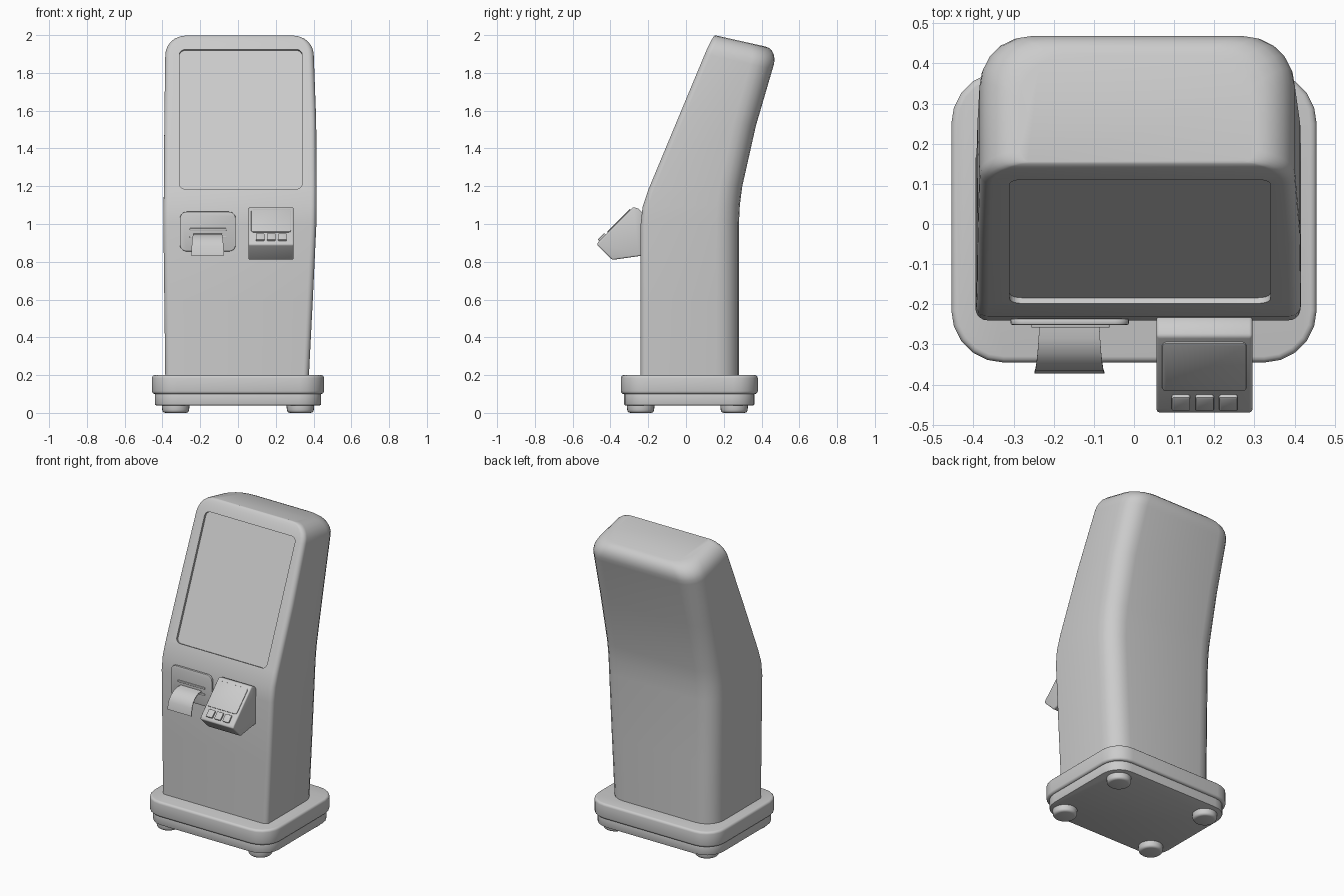
import bpy, bmesh
from math import sin, cos, pi, radians
from mathutils import Vector

cube = bpy.data.objects.get("Cube")
if cube:
    bpy.data.objects.remove(cube)

grey = bpy.data.materials.new("light_grey")
grey.use_nodes = True
grey.diffuse_color = (0.6, 0.6, 0.6, 1)
grey.node_tree.nodes["Principled BSDF"].inputs["Base Color"].default_value = (0.6, 0.6, 0.6, 1)


def add_object(name, bm):
    bmesh.ops.recalc_face_normals(bm, faces=bm.faces)
    mesh = bpy.data.meshes.new(name)
    bm.to_mesh(mesh)
    bm.free()
    mesh.materials.append(grey)
    obj = bpy.data.objects.new(name, mesh)
    bpy.context.collection.objects.link(obj)
    return obj


def finish(obj, bevel=0.0, segments=3):
    """Bevel, apply modifiers and shade smooth with sharp creases."""
    if bevel:
        mod = obj.modifiers.new("Bevel", 'BEVEL')
        mod.width = bevel
        mod.segments = segments
        mod.limit_method = 'ANGLE'
        mod.angle_limit = radians(35)
    bpy.ops.object.select_all(action='DESELECT')
    obj.select_set(True)
    bpy.context.view_layer.objects.active = obj
    bpy.ops.object.convert(target='MESH')
    bpy.ops.object.shade_smooth_by_angle(angle=radians(35))
    return obj


def rounded_outline(half, depth, front_r, back_r, steps=5):
    """Rounded rectangle: x in -half..half, y in 0..depth."""
    points = []
    corners = [(half - front_r, front_r, front_r, -90), (half - back_r, depth - back_r, back_r, 0),
               (back_r - half, depth - back_r, back_r, 90), (front_r - half, front_r, front_r, 180)]
    for cx, cy, r, start in corners:
        for i in range(steps + 1):
            a = radians(start + 90 * i / steps)
            points.append((cx + r * cos(a), cy + r * sin(a)))
    return points


def slab(name, size, radius, location, tilt=0):
    """Rounded plate standing on its local z = 0, tilted about x."""
    w, d, h = size
    bm = bmesh.new()
    verts = [bm.verts.new((x, y - d / 2, 0)) for x, y in rounded_outline(w / 2, d, radius, radius)]
    face = bm.faces.new(verts)
    extruded = bmesh.ops.extrude_face_region(bm, geom=[face])["geom"]
    bmesh.ops.translate(bm, vec=(0, 0, h), verts=[v for v in extruded if isinstance(v, bmesh.types.BMVert)])
    obj = add_object(name, bm)
    obj.location = location
    obj.rotation_euler.x = radians(tilt)
    return obj


# Cabinet: rounded sections lofted up a leaning spine
# front (y, z), back (y, z), centre x, half width
sections = [
    ((-0.24, 0.19), (0.28, 0.19), -0.005, 0.380),
    ((-0.24, 0.60), (0.28, 0.60), 0.003, 0.393),
    ((-0.24, 1.00), (0.28, 1.00), 0.010, 0.405),
    ((-0.23, 1.09), (0.285, 1.10), 0.011, 0.405),
    ((-0.20, 1.18), (0.298, 1.20), 0.012, 0.404),
    ((-0.046, 1.55), (0.37, 1.52), 0.012, 0.402),
    ((0.10, 1.90), (0.458, 1.82), 0.008, 0.393),
]
rings = []
for front, back, cx, half in sections:
    rings.append((Vector((0, *front)), Vector((0, *back)), cx, half))
# Rounded crown
front, back, cx, half = rings[-1]
up = Vector((0, 0.384, 0.923))
across = (back - front).normalized()
for i in range(1, 7):
    a = pi / 2 * i / 6
    inset, lift = 1 - cos(a), up * 0.11 * sin(a)
    rings.append((front + lift + across * 0.012 * inset, back + lift - across * 0.08 * inset,
                  cx, half - 0.1 * inset))

bm = bmesh.new()
loops = []
for front, back, cx, half in rings:
    span = back - front
    axis = span.normalized()
    outline = rounded_outline(half, span.length, 0.03, 0.12)
    loops.append([bm.verts.new(front + axis * d + Vector((cx + x, 0, 0))) for x, d in outline])
for low, high in zip(loops, loops[1:]):
    for i in range(len(low)):
        j = (i + 1) % len(low)
        bm.faces.new((low[i], low[j], high[j], high[i]))
bm.faces.new(loops[0][::-1])
bm.faces.new(loops[-1])
cabinet = add_object("cabinet", bm)

# Sunken display on the leaning front
cutter = slab("display_cutter", (0.65, 0.80, 0.1), 0.03, (0.015, -0.03, 1.549), 67.4)
cutter.hide_render = True
cut = cabinet.modifiers.new("Display", 'BOOLEAN')
cut.operation = 'DIFFERENCE'
cut.solver = 'EXACT'
cut.object = cutter
finish(cabinet)
bpy.data.objects.remove(cutter)

# Base
finish(slab("base_slab", (0.91, 0.725, 0.10), 0.13, (0, 0.0175, 0.10)), 0.015)
finish(slab("base_plinth", (0.88, 0.69, 0.07), 0.12, (0, 0.0175, 0.04)), 0.006, 2)

# Feet
for side, x in (("right", -0.33), ("left", 0.33)):
    for end, y in (("front", -0.24), ("back", 0.255)):
        bm = bmesh.new()
        bmesh.ops.create_cone(bm, cap_ends=True, segments=24, radius1=0.07, radius2=0.075, depth=0.06)
        foot = add_object(f"{end}_{side}_foot", bm)
        foot.location = (x, y, 0.03)
        finish(foot, 0.015)

# Receipt printer: plate, slot lip and curling paper
finish(slab("printer_plate", (0.295, 0.21, 0.015), 0.035, (-0.16, -0.236, 0.96), 90), 0.004, 2)
for name, z in (("slot_upper_lip", 0.972), ("slot_lower_lip", 0.931)):
    finish(slab(name, (0.195, 0.012, 0.02), 0.004, (-0.158, -0.238, z), 90), 0.002, 2)

bm = bmesh.new()
path = [(-0.235, 0.947), (-0.285, 0.945), (-0.32, 0.932), (-0.345, 0.91), (-0.362, 0.88), (-0.37, 0.833)]
strips = []
for i, (y, z) in enumerate(path):
    half = 0.074 + 0.013 * i / 5
    strips.append([bm.verts.new((-0.161 + s * half, y, z)) for s in (-1, 1)])
for a, b in zip(strips, strips[1:]):
    bm.faces.new((a[0], a[1], b[1], b[0]))
paper = add_object("receipt_paper", bm)
thick = paper.modifiers.new("Thickness", 'SOLIDIFY')
thick.thickness = 0.005
thick.offset = 0
finish(paper)

# Card terminal: wedge profile extruded sideways
bm = bmesh.new()
profile = [(-0.23, 0.832), (-0.25, 0.83), (-0.39, 0.81), (-0.472, 0.89), (-0.462, 0.908),
           (-0.28, 1.09), (-0.25, 1.08), (-0.23, 1.06)]
face = bm.faces.new([bm.verts.new((0.056, y, z)) for y, z in profile])
extruded = bmesh.ops.extrude_face_region(bm, geom=[face])["geom"]
bmesh.ops.translate(bm, vec=(0.239, 0, 0), verts=[v for v in extruded if isinstance(v, bmesh.types.BMVert)])
finish(add_object("card_terminal", bm), 0.008)

# Terminal screen and buttons on its sloping face
finish(slab("terminal_screen", (0.21, 0.17, 0.006), 0.012, (0.175, -0.353, 1.015), 45), 0.002, 2)
for i in range(3):
    finish(slab(f"terminal_button_{i + 1}", (0.046, 0.05, 0.012), 0.006,
                (0.117 + 0.059 * i, -0.441, 0.926), 45), 0.003, 2)
